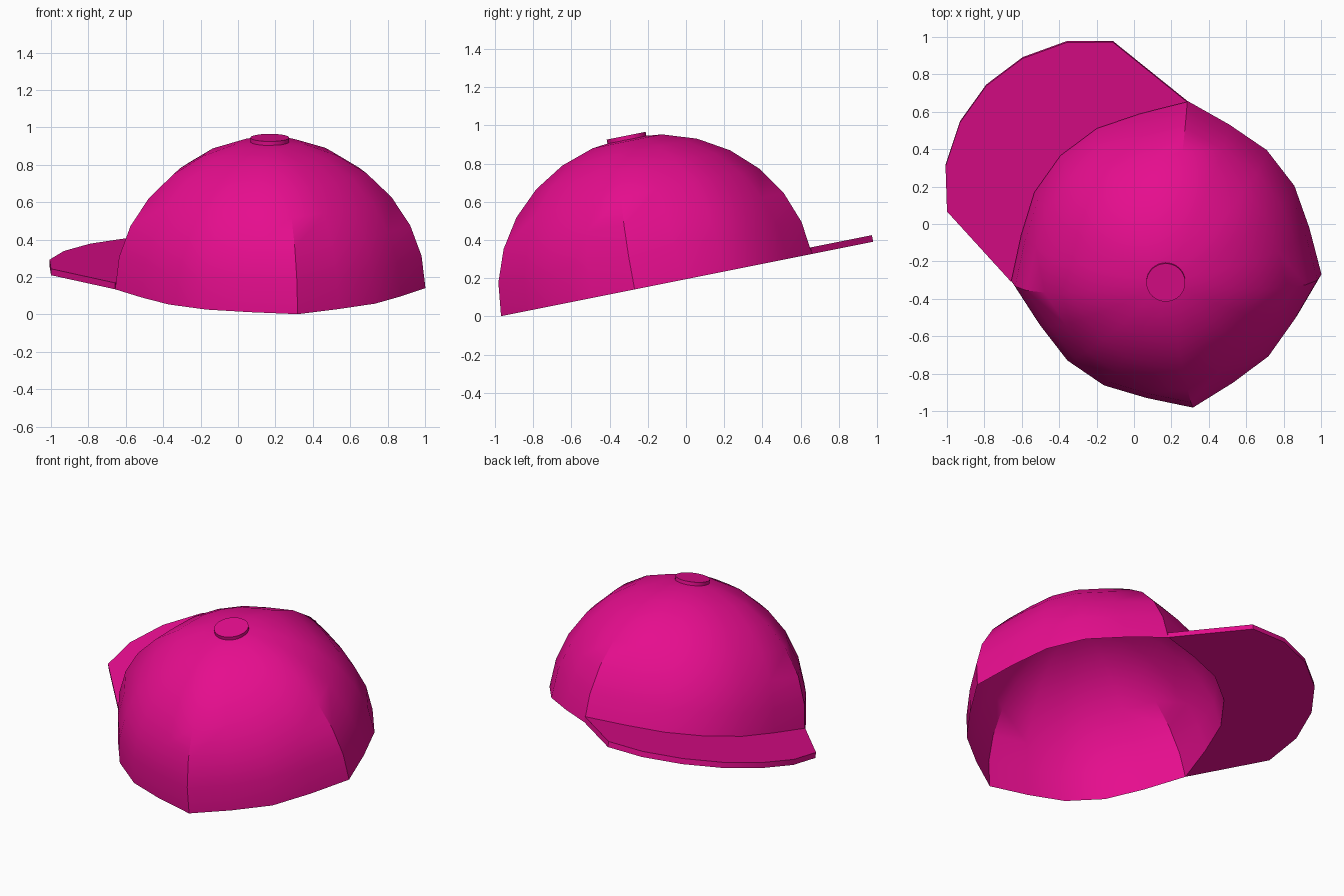
import bpy, bmesh
from math import sin, cos, pi, atan, radians
from mathutils import Matrix

if "Cube" in bpy.data.objects:
    bpy.data.objects.remove(bpy.data.objects["Cube"])

# Cap frame: brim points along local +x, rim lies in local z = 0
FRAME = (Matrix.Translation((0, 0, 0.195)) @ Matrix.Rotation(atan(0.2), 4, 'X')
         @ Matrix.Translation((0.17, -0.16, 0)) @ Matrix.Rotation(radians(136.2), 4, 'Z'))
SEGS, RINGS, HEIGHT = 20, 7, 0.787
SEAMS = (3, 8, 12, 17)          # columns that stand out as panel ridges

mat = bpy.data.materials.new("magenta_cloth")
mat.diffuse_color = (0.79, 0.004, 0.27, 1)
mat.use_nodes = True
mat.node_tree.nodes["Principled BSDF"].inputs["Base Color"].default_value = mat.diffuse_color


def finish(name, bm):
    mesh = bpy.data.meshes.new(name)
    bm.to_mesh(mesh)
    bm.free()
    mesh.materials.append(mat)
    ob = bpy.data.objects.new(name, mesh)
    bpy.context.collection.objects.link(ob)
    ob.matrix_world = FRAME
    bpy.ops.object.select_all(action='DESELECT')
    ob.select_set(True)
    bpy.context.view_layer.objects.active = ob
    bpy.ops.object.shade_smooth_by_angle(angle=radians(33))
    return ob


def shell_point(col, ring):
    col %= SEGS
    r = 0.84 if col in SEAMS else 0.78
    a, e = col * 2 * pi / SEGS, ring * pi / 2 / RINGS
    return (r * cos(e) * cos(a), r * cos(e) * sin(a), HEIGHT * sin(e))


# Crown: open four-panel dome
bm = bmesh.new()
rows = [[bm.verts.new(shell_point(c, k)) for c in range(SEGS)] for k in range(RINGS)]
apex = bm.verts.new((0, 0, HEIGHT))
for c in range(SEGS):
    d = (c + 1) % SEGS
    for lo, hi in zip(rows, rows[1:]):
        bm.faces.new((lo[c], lo[d], hi[d], hi[c]))
    bm.faces.new((rows[-1][c], rows[-1][d], apex))
finish("crown", bm)

# Brim: flat plate from the front panel's rim to a rounded outer edge
half = [(1.007, 0.64), (1.184, 0.467), (1.293, 0.242)]
outer = [(x, -y) for x, y in half] + [(1.33, 0)] + half[::-1]
inner = [shell_point(c, 0)[:2] for c in range(3, -4, -1)]
bm = bmesh.new()
plate = bm.faces.new([bm.verts.new((x, y, 0)) for x, y in outer + inner])
top = bmesh.ops.extrude_face_region(bm, geom=[plate], use_keep_orig=True)
bmesh.ops.translate(bm, vec=(0, 0, 0.035),
                    verts=[g for g in top["geom"] if isinstance(g, bmesh.types.BMVert)])
bmesh.ops.recalc_face_normals(bm, faces=bm.faces)
finish("brim", bm)

# Button on top of the crown
bm = bmesh.new()
bmesh.ops.create_cone(bm, cap_ends=True, segments=32, radius1=0.104, radius2=0.104, depth=0.04,
                      matrix=Matrix.Translation((0, 0, 0.777)))
finish("top_button", bm)
